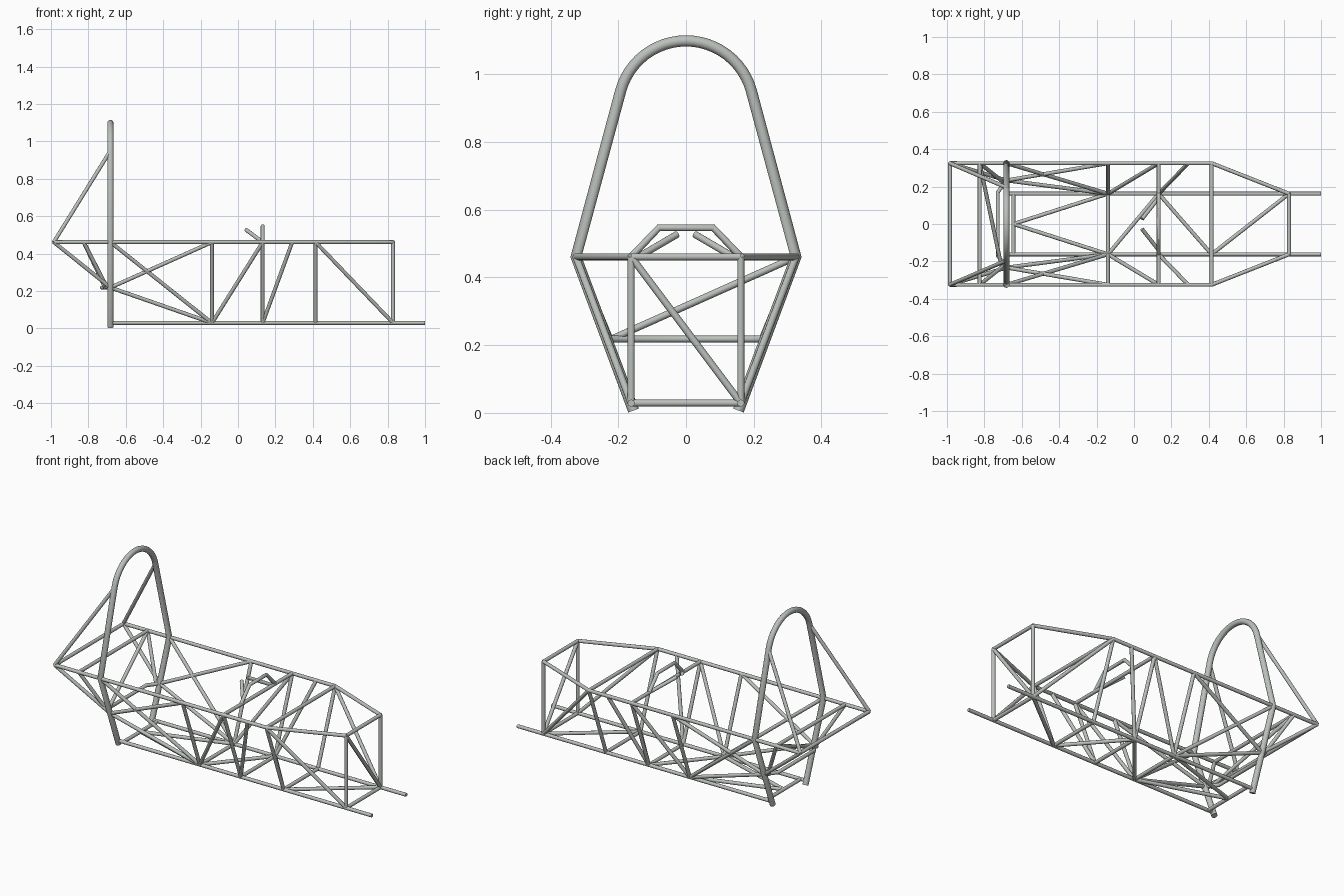
import bpy, math

if "Cube" in bpy.data.objects:
    bpy.data.objects.remove(bpy.data.objects["Cube"])

steel = bpy.data.materials.new("grey steel")
steel.diffuse_color = (0.50, 0.53, 0.50, 1)
steel.use_nodes = True
steel.node_tree.nodes["Principled BSDF"].inputs["Base Color"].default_value = steel.diffuse_color

R = 0.0105               # frame tube radius
LOW, TOP, MID = 0.029, 0.461, 0.218   # floor, upper rail and side node heights
YL, YT, YM = 0.162, 0.325, 0.233      # matching half widths
HOOP = -0.682


def tube(name, *paths, radius=R):
    """One object made of round tubes, each following a path of points."""
    cu = bpy.data.curves.new(name, 'CURVE')
    cu.dimensions = '3D'
    cu.bevel_depth = radius
    cu.bevel_resolution = 4
    cu.use_fill_caps = True
    for pts in paths:
        sp = cu.splines.new('POLY')
        sp.points.add(len(pts) - 1)
        for p, co in zip(sp.points, pts):
            p.co = (*co, 1)
    ob = bpy.data.objects.new(name, cu)
    bpy.context.collection.objects.link(ob)
    cu.materials.append(steel)
    bpy.ops.object.select_all(action='DESELECT')
    ob.select_set(True)
    bpy.context.view_layer.objects.active = ob
    bpy.ops.object.convert(target='MESH')
    bpy.ops.object.shade_smooth_by_angle(angle=math.radians(40))


def both(name, *paths, radius=R):
    """The same tubes on the left and right side."""
    tube(name, *paths, *[[(x, -y, z) for x, y, z in p] for p in paths], radius=radius)


def cross(x, y, z):
    return [(x, -y, z), (x, y, z)]


def low(x): return (x, YL, LOW)
def top(x): return (x, YT, TOP)


side_node = (HOOP, YM, MID)
nose_top = (0.829, YL, TOP)

# Long rails
both("lower_rail", [low(HOOP), low(1.0)])
both("upper_rail", [top(-0.985), top(0.415), nose_top])

# Main roll hoop: straight legs, kinked at the upper rail, round top
arc = []
for i in range(25):
    a = math.radians(15 + 150 * i / 24)
    arc.append((HOOP, 0.2 * math.cos(a), 0.899 + 0.2 * math.sin(a)))
leg = [(HOOP, 0.155, 0.007), (HOOP, YT, TOP)]
mirror_leg = [(x, -y, z) for x, y, z in reversed(leg)]
tube("main_hoop", leg + arc + mirror_leg, radius=0.0165)
both("hoop_brace", [top(-0.985), (HOOP, 0.195, 0.95)])

# Rear box behind the hoop
tube("rear_crossbar", cross(-0.983, YT, TOP), cross(-0.825, YT, TOP))
both("rear_strut", [top(-0.985), side_node], [top(-0.825), (-0.70, 0.225, MID)])
tube("rear_diagonal", [top(-0.825), (-0.71, -0.22, MID)])
tube("rear_bent_bar", [(HOOP, YM, MID), (-0.728, 0.17, MID),
                       (-0.728, -0.17, MID), (HOOP, -YM, MID)])

# Side uprights and triangulation
both("side_upright", *[[top(x), low(x)] for x in (-0.139, 0.132, 0.415)])
both("cockpit_side_brace",
     [top(HOOP), low(-0.139)], [top(-0.139), side_node], [side_node, low(-0.139)])
both("front_side_brace",
     [low(-0.139), top(0.132)], [low(0.132), top(0.29)], [top(0.415), low(0.829)])

# Floor
tube("floor_crossbar", *[cross(x, YL, LOW) for x in (-0.645, -0.139, 0.132, 0.415, 0.829)])
both("seat_floor_brace", [low(-0.139), (-0.645, 0, LOW)])
zigzag = [(0.829, YL, LOW), (0.415, -YL, LOW), (0.132, YL, LOW), (-0.139, -YL, LOW)]
tube("floor_diagonal", *[[a, b] for a, b in zip(zigzag, zigzag[1:])])

# Upper crossbars and front bulkhead
tube("upper_crossbar", *[cross(x, YT, TOP) for x in (0.132, 0.415)])
tube("bulkhead_top", cross(0.829, YL, TOP))
both("bulkhead_upright", [nose_top, low(0.829)])
tube("bulkhead_diagonal", [(0.829, -YL, TOP), low(0.829)])

# Dash hoop and steering supports
tube("dash_hoop", [(0.132, YL, TOP), (0.132, 0.08, 0.547),
                   (0.132, -0.08, 0.547), (0.132, -YL, TOP)])
both("steering_support", [(0.132, 0.14, TOP), (0.043, 0.027, 0.527)])
